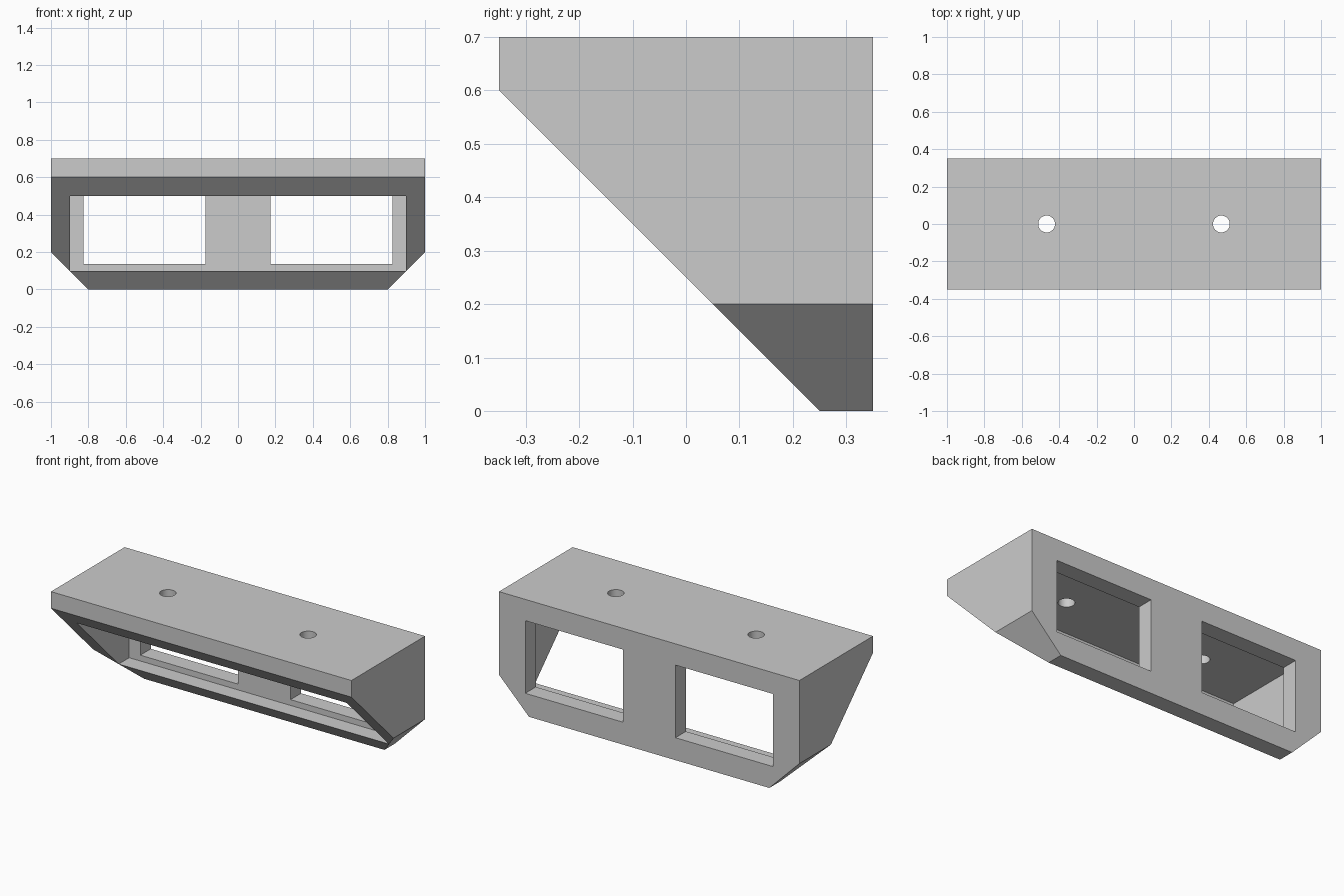
import bpy
import bmesh
from mathutils import Vector

default = bpy.data.objects.get("Cube")
if default:
    bpy.data.objects.remove(default, do_unlink=True)

# Single grey finish
GREY = (0.6, 0.6, 0.6, 1.0)
grey = bpy.data.materials.new("plain_grey")
grey.diffuse_color = GREY
grey.use_nodes = True
for node in grey.node_tree.nodes:
    if node.type == "BSDF_PRINCIPLED":
        node.inputs["Base Color"].default_value = GREY


def make_object(name, bm):
    bmesh.ops.recalc_face_normals(bm, faces=bm.faces)
    mesh = bpy.data.meshes.new(name)
    bm.to_mesh(mesh)
    bm.free()
    mesh.materials.append(grey)
    obj = bpy.data.objects.new(name, mesh)
    bpy.context.collection.objects.link(obj)
    return obj


def box(name, low, high):
    bm = bmesh.new()
    bmesh.ops.create_cube(bm, size=1)
    low, high = Vector(low), Vector(high)
    bmesh.ops.scale(bm, verts=bm.verts, vec=high - low)
    bmesh.ops.translate(bm, verts=bm.verts, vec=(low + high) / 2)
    return make_object(name, bm)


def cut(target, cutter):
    cutter.hide_render = True
    mod = target.modifiers.new(cutter.name, "BOOLEAN")
    mod.operation = "DIFFERENCE"
    mod.solver = "EXACT"
    mod.object = cutter
    bpy.context.view_layer.objects.active = target
    bpy.ops.object.modifier_apply(modifier=mod.name)
    bpy.data.objects.remove(cutter, do_unlink=True)


# Body: side profile with a sloped front, extruded across the width
profile = [(-0.35, 0.7), (-0.35, 0.6), (0.25, 0), (0.35, 0), (0.35, 0.7)]
bm = bmesh.new()
face = bm.faces.new([bm.verts.new((-1, y, z)) for y, z in profile])
side = bmesh.ops.extrude_face_region(bm, geom=[face])["geom"]
bmesh.ops.translate(bm, vec=(2, 0, 0),
                    verts=[v for v in side if isinstance(v, bmesh.types.BMVert)])

# Bevelled lower corners at both ends
for sign in (-1, 1):
    cut_geom = bmesh.ops.bisect_plane(
        bm, geom=bm.verts[:] + bm.edges[:] + bm.faces[:], dist=1e-5,
        plane_co=(sign * 0.8, 0, 0), plane_no=(sign, 0, -1), clear_outer=True)["geom_cut"]
    bmesh.ops.contextual_create(
        bm, geom=[e for e in cut_geom if isinstance(e, bmesh.types.BMEdge)])
body = make_object("housing", bm)

# Inner cavity, open through the sloped front
cut(body, box("cavity", (-0.899, -0.25, 0.1), (0.899, 0.25, 0.6)))

# Rear windows and round holes in the top plate
for sign in (-1, 1):
    cut(body, box("rear_window", (sign * 0.5 - 0.325, 0.2, 0.135),
                  (sign * 0.5 + 0.325, 0.4, 0.572)))
    bm = bmesh.new()
    bmesh.ops.create_cone(bm, cap_ends=True, segments=32, radius1=0.045,
                          radius2=0.045, depth=0.2)
    bmesh.ops.translate(bm, verts=bm.verts, vec=(sign * 0.467, 0, 0.65))
    cut(body, make_object("top_hole", bm))

# Smooth hole walls, crisp edges elsewhere
bpy.ops.object.select_all(action="DESELECT")
body.select_set(True)
bpy.context.view_layer.objects.active = body
bpy.ops.object.shade_smooth_by_angle()
